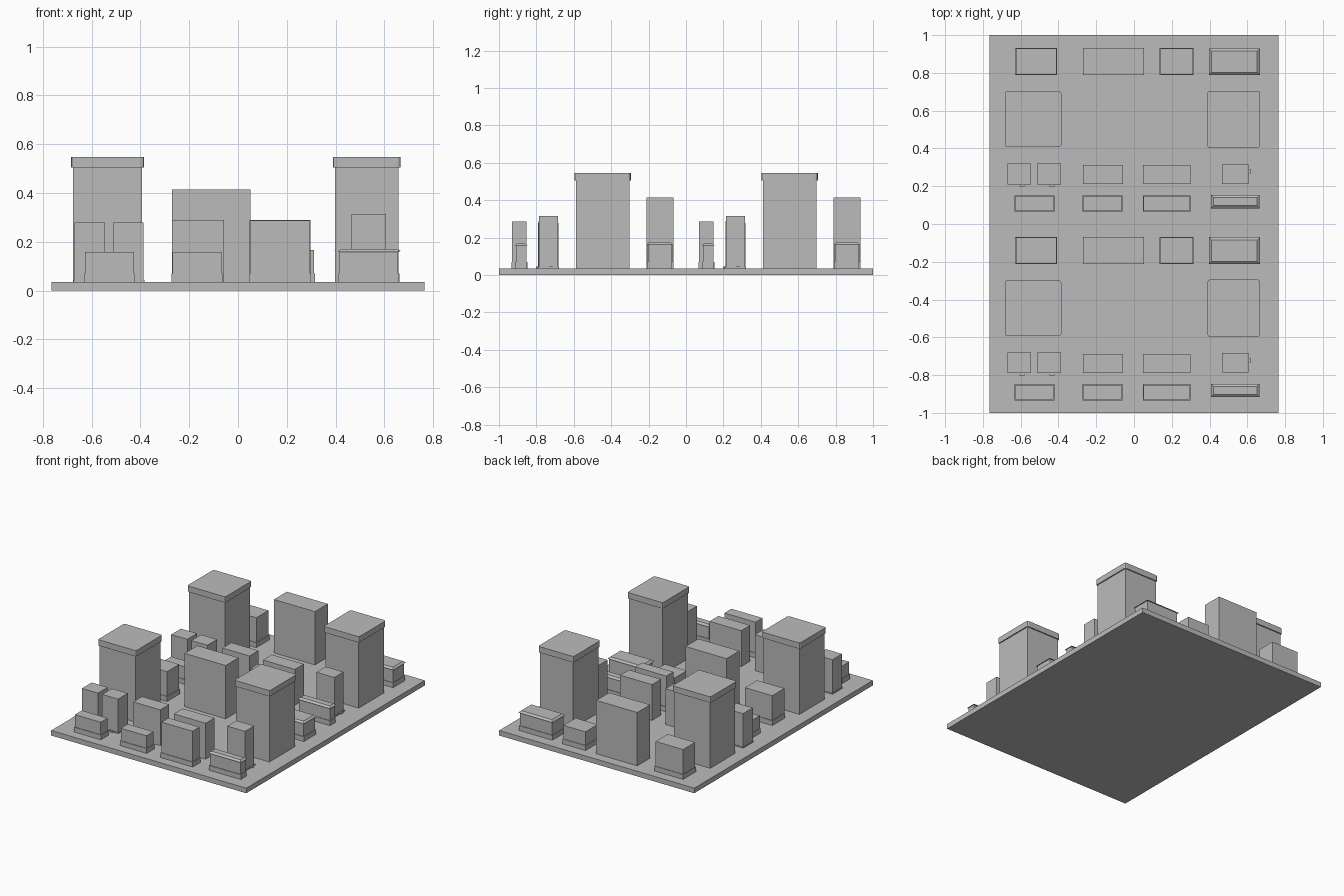
import bpy
import bmesh

if "Cube" in bpy.data.objects:
    bpy.data.objects.remove(bpy.data.objects["Cube"])

grey = bpy.data.materials.new("concrete_grey")
grey.use_nodes = True
grey.diffuse_color = (0.5, 0.5, 0.5, 1)
grey.node_tree.nodes["Principled BSDF"].inputs["Base Color"].default_value = (0.5, 0.5, 0.5, 1)

GROUND = 0.036


def box(bm, x, y, z, grow=0.0, taper=0.0):
    """Box from (low, high) pairs; taper pulls the top edges inward."""
    verts = []
    for level, extra in ((z[0], grow), (z[1], grow - taper)):
        x0, x1, y0, y1 = x[0] - extra, x[1] + extra, y[0] - extra, y[1] + extra
        ring = ((x0, y0), (x1, y0), (x1, y1), (x0, y1))
        verts.append([bm.verts.new((px, py, level)) for px, py in ring])
    low, high = verts
    bm.faces.new(low[::-1])
    bm.faces.new(high)
    for i in range(4):
        j = (i + 1) % 4
        bm.faces.new((low[i], low[j], high[j], high[i]))
    return low, high


def finish(bm, name):
    mesh = bpy.data.meshes.new(name)
    bm.to_mesh(mesh)
    bm.free()
    mesh.materials.append(grey)
    obj = bpy.data.objects.new(name, mesh)
    bpy.context.collection.objects.link(obj)
    return obj


def plain_block(name, x, y, top):
    bm = bmesh.new()
    box(bm, x, y, (GROUND, top))
    finish(bm, name)


def plinth_block(name, x, y, top, plinth=0.07, step=0.004):
    """Walls standing on a slightly wider plinth."""
    bm = bmesh.new()
    box(bm, x, y, (GROUND, top), -step)
    box(bm, x, y, (GROUND, plinth))
    finish(bm, name)


def hipped_block(name, x, y, top):
    """Plinth, walls and a shallow sloped roof with small eaves."""
    bm = bmesh.new()
    box(bm, x, y, (GROUND, 0.07), -0.002)
    box(bm, x, y, (GROUND, top - 0.01), -0.006)
    box(bm, x, y, (top - 0.012, top), 0.002, 0.014)
    finish(bm, name)


def tower(name, x, y):
    """Tall shaft with an overhanging cap with rounded corners."""
    bm = bmesh.new()
    box(bm, x, y, (GROUND, 0.51), -0.008)
    low, high = box(bm, x, y, (0.505, 0.547))
    corners = [bm.edges.get((a, b)) for a, b in zip(low, high)]
    bmesh.ops.bevel(bm, geom=corners, offset=0.012, segments=2,
                    profile=0.5, affect='EDGES')
    finish(bm, name)


def door_step(name, x, y):
    bm = bmesh.new()
    box(bm, x, y, (GROUND, 0.045))
    finish(bm, name)


# Ground slab
bm = bmesh.new()
box(bm, (-0.765, 0.765), (-1, 1), (0, GROUND))
finish(bm, "ground_slab")

# Two identical city blocks, one behind the other
for block, shift in (("front", -1.0), ("back", 0.0)):

    def span(low, high):
        return (low + shift, high + shift)

    # Rear row
    rear = span(0.788, 0.932)
    plinth_block(block + "_corner_house", (-0.63, -0.407), rear, 0.245)
    plain_block(block + "_slab_block", (-0.27, 0.052), rear, 0.414)
    plinth_block(block + "_small_house", (0.135, 0.316), rear, 0.166)
    hipped_block(block + "_wide_hipped_house", (0.398, 0.664), span(0.79, 0.928), 0.175)

    # Towers
    tower(block + "_right_tower", (-0.684, -0.385), span(0.407, 0.702))
    tower(block + "_left_tower", (0.389, 0.667), span(0.403, 0.705))

    # Middle row
    middle = span(0.207, 0.322)
    for name, x0 in (("outer", -0.674), ("inner", -0.516)):
        plinth_block(block + "_" + name + "_twin_house", (x0, x0 + 0.132),
                     middle, 0.279, 0.043, 0.003)
        door_step(block + "_" + name + "_door_step", (x0 + 0.068, x0 + 0.094),
                  span(0.198, 0.21))
    inset = span(0.212, 0.312)
    plain_block(block + "_terrace", (-0.27, -0.058), inset, 0.29)
    plain_block(block + "_long_terrace", (0.048, 0.298), inset, 0.29)
    plinth_block(block + "_tall_house", (0.46, 0.612), middle, 0.315, 0.043, 0.006)
    door_step(block + "_side_door_step", (0.608, 0.62), span(0.268, 0.29))

    # Street row
    street = span(0.066, 0.152)
    plinth_block(block + "_low_shop", (-0.632, -0.422), street, 0.158)
    plinth_block(block + "_low_office", (-0.272, -0.062), street, 0.158)
    plinth_block(block + "_high_office", (0.047, 0.299), street, 0.287)
    hipped_block(block + "_narrow_hipped_house", (0.41, 0.663), span(0.085, 0.152), 0.17)
